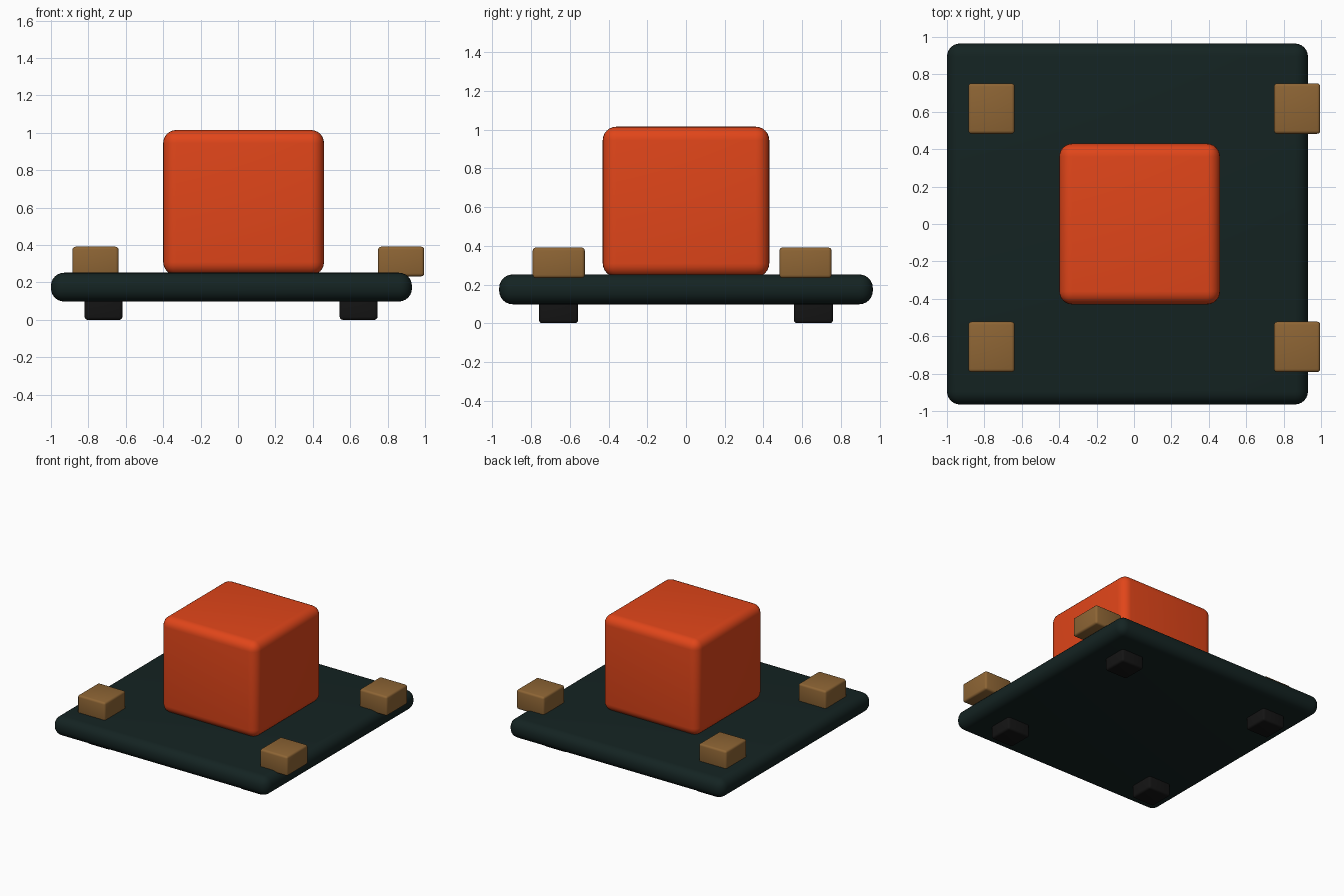
import bpy

default = bpy.data.objects.get("Cube")
if default:
    bpy.data.objects.remove(default, do_unlink=True)


def make_material(name, rgb):
    mat = bpy.data.materials.new(name)
    mat.use_nodes = True
    color = (*rgb, 1.0)
    mat.diffuse_color = color
    shader = next(n for n in mat.node_tree.nodes if n.type == 'BSDF_PRINCIPLED')
    shader.inputs["Base Color"].default_value = color
    return mat


def rounded_box(name, center, size, radius, segments, mat):
    bpy.ops.mesh.primitive_cube_add(size=1, location=center)
    obj = bpy.context.object
    obj.name = name
    obj.scale = size
    bpy.ops.object.transform_apply(location=False, rotation=False, scale=True)
    bevel = obj.modifiers.new("rounded_edges", 'BEVEL')
    bevel.width = radius
    bevel.segments = segments
    bevel.limit_method = 'ANGLE'
    bpy.ops.object.modifier_apply(modifier=bevel.name)
    bpy.ops.object.shade_smooth_by_angle()
    obj.data.materials.append(mat)
    return obj


orange = make_material("orange", (0.75, 0.06, 0.01))
dark_green = make_material("dark_green", (0.007, 0.017, 0.016))
brown = make_material("brown", (0.27, 0.13, 0.035))
black = make_material("black", (0.007, 0.007, 0.007))

# Base plate and the large block on it
rounded_box("base_plate", (-0.035, 0, 0.175), (1.93, 1.93, 0.154), 0.07, 6, dark_green)
rounded_box("main_block", (0.03, 0, 0.627), (0.86, 0.86, 0.776), 0.07, 6, orange)

# Small corner blocks above the plate, and feet below it
corners = [("left", 1), ("right", -1)]
for side, sx in corners:
    for end, sy in [("front", -1), ("back", 1)]:
        rounded_box(f"{end}_{side}_corner_block",
                    (0.055 + sx * 0.817, -0.02 + sy * 0.637, 0.312),
                    (0.247, 0.269, 0.158), 0.016, 3, brown)
        rounded_box(f"{end}_{side}_foot",
                    (-0.037 + sx * 0.682, sy * 0.658, 0.075),
                    (0.202, 0.202, 0.15), 0.016, 3, black)
